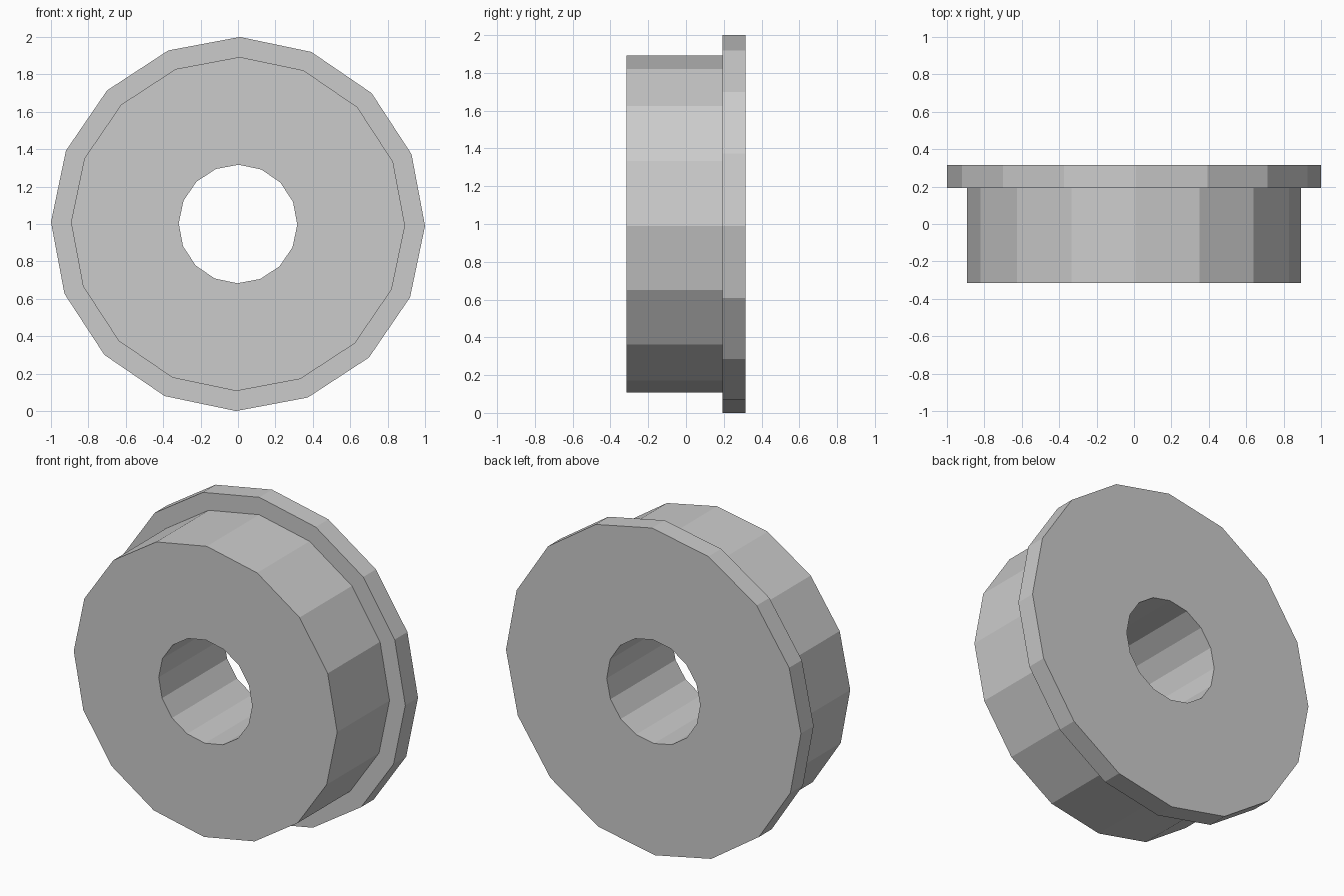
import bpy, bmesh, math

if "Cube" in bpy.data.objects:
    bpy.data.objects.remove(bpy.data.objects["Cube"])

SIDES = 16
TURN = math.radians(-0.6)   # the ring is turned very slightly clockwise
CENTRE_Z = 1.0

# Closed cross-section as (radius, y): hole, tread, flange
profile = [
    (0.317, -0.315),
    (0.893, -0.315),
    (0.893, 0.192),
    (1.0, 0.192),
    (1.0, 0.315),
    (0.317, 0.315),
]

grey = bpy.data.materials.new("light grey")
grey.diffuse_color = (0.6, 0.6, 0.6, 1.0)
grey.use_nodes = True
grey.node_tree.nodes["Principled BSDF"].inputs["Base Color"].default_value = grey.diffuse_color

# Flanged wheel: the cross-section revolved around the y axis
bm = bmesh.new()
rings = []
for i in range(SIDES):
    a = TURN + 2 * math.pi * i / SIDES
    rings.append([bm.verts.new((r * math.cos(a), y, CENTRE_Z + r * math.sin(a)))
                  for r, y in profile])
n = len(profile)
for i in range(SIDES):
    p, q = rings[i], rings[(i + 1) % SIDES]
    for j in range(n):
        k = (j + 1) % n
        bm.faces.new((p[j], p[k], q[k], q[j]))
bmesh.ops.recalc_face_normals(bm, faces=bm.faces[:])

mesh = bpy.data.meshes.new("flanged_wheel")
bm.to_mesh(mesh)
bm.free()
mesh.materials.append(grey)
wheel = bpy.data.objects.new("flanged_wheel", mesh)
bpy.context.collection.objects.link(wheel)
